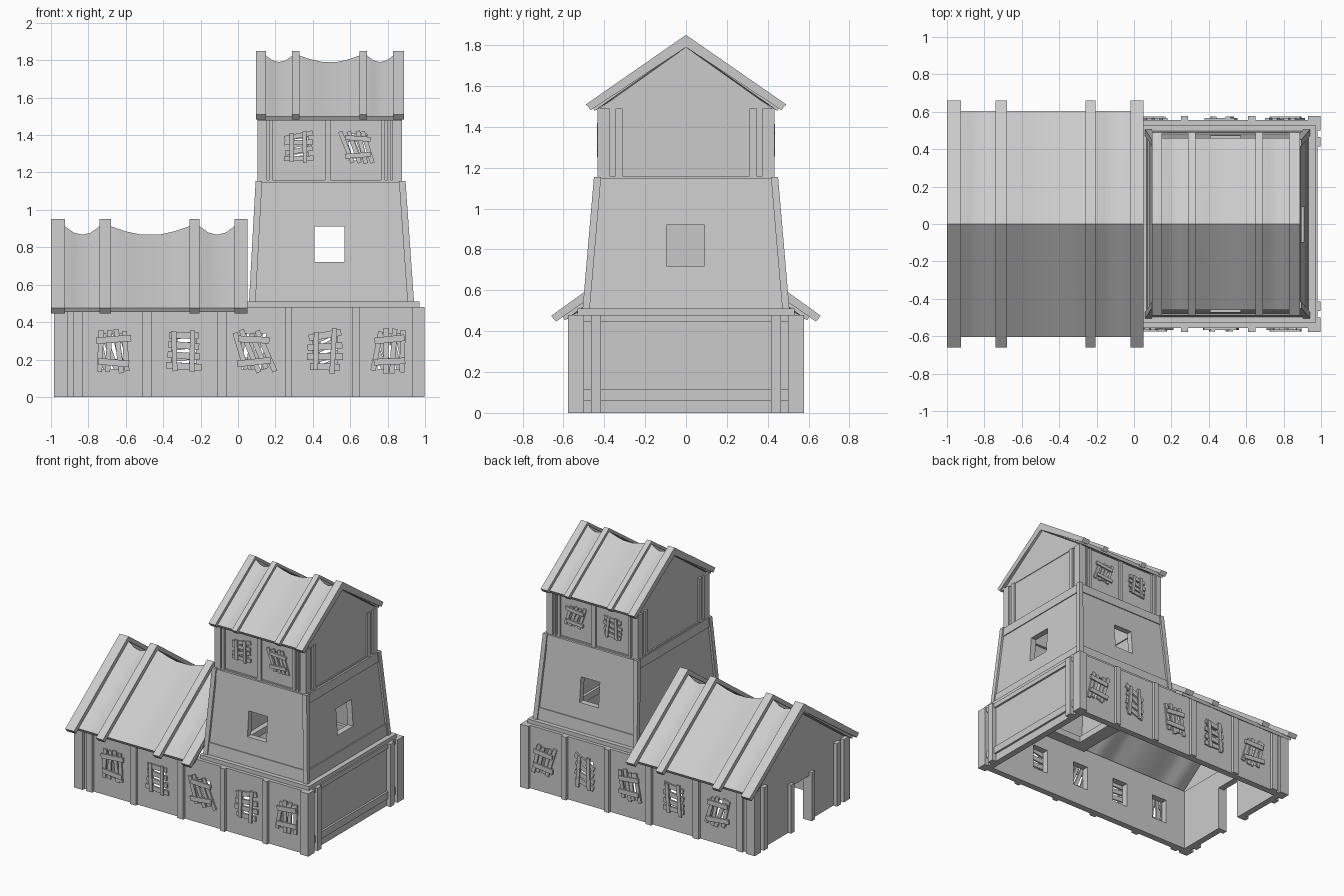
import bpy, math, random
from mathutils import Vector

if "Cube" in bpy.data.objects:
    bpy.data.objects.remove(bpy.data.objects["Cube"])
random.seed(4)


def mesh(name, verts, faces):
    me = bpy.data.meshes.new(name)
    me.from_pydata(verts, [], faces)
    me.update()
    ob = bpy.data.objects.new(name, me)
    bpy.context.collection.objects.link(ob)
    return ob


def hexa(name, a, z0, b, z1):
    """Solid with rectangle a at z0 and rectangle b at z1; rect = x0, x1, y0, y1."""
    v = [(r[i], r[j], z) for r, z in ((a, z0), (b, z1)) for i, j in ((0, 2), (1, 2), (1, 3), (0, 3))]
    f = [(3, 2, 1, 0), (4, 5, 6, 7)] + [(i, (i + 1) % 4, (i + 1) % 4 + 4, i + 4) for i in range(4)]
    return mesh(name, v, f)


def box(name, x0, x1, y0, y1, z0, z1):
    r = (x0, x1, y0, y1)
    return hexa(name, r, z0, r, z1)


def ring(name, a, z0, b, z1, t):
    """Hollow four-sided wall, open above and below."""
    v = []
    for d in (0, t):
        for r, z in ((a, z0), (b, z1)):
            x0, x1, y0, y1 = r[0] + d, r[1] - d, r[2] + d, r[3] - d
            v += [(x0, y0, z), (x1, y0, z), (x1, y1, z), (x0, y1, z)]
    f = []
    for i in range(4):
        j = (i + 1) % 4
        f += [(i, j, j + 4, i + 4), (j + 8, i + 8, i + 12, j + 12),
              (j, i, i + 8, j + 8), (i + 4, j + 4, j + 12, i + 12)]
    return mesh(name, v, f)


def prism(name, profile, x0, x1):
    """Extrude a y-z profile along x."""
    n = len(profile)
    v = [(x, y, z) for x in (x0, x1) for y, z in profile]
    f = [tuple(range(n))[::-1], tuple(range(n, 2 * n))]
    f += [(i, (i + 1) % n, (i + 1) % n + n, i + n) for i in range(n)]
    return mesh(name, v, f)


def cut(ob, *dims):
    """Cut a box opening through a wall."""
    c = box("cutter", *dims)
    c.hide_render = True
    m = ob.modifiers.new("cut", 'BOOLEAN')
    m.operation, m.solver, m.object = 'DIFFERENCE', 'EXACT', c
    dg = bpy.context.evaluated_depsgraph_get()
    new = bpy.data.meshes.new_from_object(ob.evaluated_get(dg))
    ob.modifiers.clear()
    ob.data = new
    bpy.data.objects.remove(c)


def boards(name, cx, cz, y, s, w, h, tilt, upright):
    """Rough planks nailed across a window; s = outward direction in y."""
    v, f = [], []

    def plank(px, pz, ang, length, width, y0, y1):
        d = Vector((math.cos(ang), math.sin(ang)))
        n = Vector((-d.y, d.x))
        k = len(v)
        for yy in (y0, y1):
            for i, j in ((-1, -1), (1, -1), (1, 1), (-1, 1)):
                p = Vector((px, pz)) + d * i * length / 2 + n * j * width / 2
                v.append((p.x, yy, p.y))
        q = [(0, 1, 2, 3), (7, 6, 5, 4)] + [(i, i + 4, (i + 1) % 4 + 4, (i + 1) % 4) for i in range(4)]
        f.extend(tuple(k + i for i in (a if s < 0 else a[::-1])) for a in q)

    r = random.uniform
    for layer, count in ((0, 4), (1, 2)):
        up = upright != bool(layer)
        span, length = (w, h) if up else (h, w)
        for i in range(count):
            o = ((i + .5) / count - .5) * span + r(-.006, .006)
            ang = (math.pi / 2 if up else 0) + (tilt if not layer else 0) + r(-.12, .12)
            y0 = y + s * .009 * layer
            plank(cx + (o if up else 0), cz + (0 if up else o), ang, length * r(.88, 1.08),
                  span / count * (.62 if not layer else .3), y0 - s * .002, y0 + s * .011)
    return mesh(name, v, f)


def roof(name, x_beams, ridge, sag, eave, eave_z, beam_top, tip):
    """Sagging sheet plus chevron rafters; x_beams = list of (x0, x1)."""
    st = [(x_beams[0][0] + .01, 0)]
    for (a0, a1), (b0, b1) in zip(x_beams, x_beams[1:]):
        ts = (0, .2, .38, .62, .8, 1) if b0 - a1 > .3 else (0, .25, .5, .75, 1)
        st += [(a1 + (b0 - a1) * t, sag * min(1, 1.05 * math.sin(math.pi * t))) for t in ts]
    st.append((x_beams[-1][1] - .01, 0))
    v, f, n = [], [], len(st)
    for x, d in st:
        z = ridge - d
        v += [(x, -eave, eave_z), (x, 0, z), (x, eave, eave_z),
              (x, eave - .012, eave_z - .022), (x, 0, z - .03), (x, -eave + .012, eave_z - .022)]
    for k in range(n - 1):
        f += [(6 * k + i, 6 * k + 6 + i, 6 * k + 6 + (i + 1) % 6, 6 * k + (i + 1) % 6) for i in range(6)]
    e = 6 * (n - 1)
    f += [(0, 1, 4, 5), (1, 2, 3, 4), (e + 5, e + 4, e + 1, e), (e + 4, e + 3, e + 2, e + 1)]
    ob = mesh(name + "_sheet", v, f)
    bpy.ops.object.select_all(action='DESELECT')
    ob.select_set(True)
    bpy.context.view_layer.objects.active = ob
    bpy.ops.object.shade_smooth_by_angle()
    ty, tz = tip
    prof = [(-ty, tz), (-ty + .024, tz - .028), (0, beam_top - .06), (ty - .024, tz - .028), (ty, tz), (0, beam_top)]
    for x0, x1 in x_beams:
        prism(name + "_rafter", prof, x0, x1)


# long hall: hollow walls with door and window openings
hall = ring("hall_walls", (-.955, .965, -.555, .555), 0, (-.955, .965, -.555, .555), .48, .05)
cut(hall, -1.1, -.85, -.12, .09, -.1, .34)
hall_x = (-.665, -.29, .085, .465, .81)
for x in hall_x:
    cut(hall, x - .065, x + .065, -.7, .7, .15, .34)
for i, x in enumerate(hall_x):
    for s in (-1, 1):
        k = i if s < 0 else i + 2
        boards("hall_window_boards", x, .245, s * .555, s, .18, .23,
               (.05, -.08, .3, .06, -.1, .35, .2)[k], k % 2 == 0)

# hall posts on all sides
for s in (-1, 1):
    for x0, x1 in ((-.98, -.91), (-.88, -.83), (-.51, -.46), (-.11, -.06), (.25, .29), (.61, .65), (.93, .98)):
        box("hall_side_post", x0, x1, *sorted((s * .55, s * .577)), 0, .48)
    for y0, y1 in ((.5, .577), (.415, .465)):
        box("hall_end_post", .96, .998, *sorted((s * y0, s * y1)), 0, .48)
        box("hall_end_post", -.985, -.95, *sorted((s * y0, s * y1)), 0, .48)
for y0, y1 in ((-.16, -.12), (.09, .13)):
    box("door_post", -.98, -.95, y0, y1, 0, .37)
for z0, z1 in ((.06, .115), (.445, .48)):
    box("hall_end_rail", .96, .98, -.5, .5, z0, z1)

# hall roof with gable wall
prism("hall_gable", [(-.555, .475), (.555, .475), (0, .875)], -.955, -.915)
roof("hall_roof", [(-1, -.925), (-.74, -.68), (-.26, -.205), (-.02, .05)],
     .912, .045, .605, .475, .95, (.66, .475))

# tapered tower
ring("tower_plinth", (.05, .97, -.53, .53), .46, (.05, .97, -.53, .53), .51, .11)
lo, hi = (.075, .925, -.49, .49), (.11, .88, -.435, .435)


def at(z, grow=0):
    t = (z - .51) / .64
    return [a + (b - a) * t + g for a, b, g in zip(lo, hi, (-grow, grow, -grow, grow))]


tower = ring("tower_walls", lo, .51, hi, 1.15, .045)
cut(tower, .41, .57, -.7, .7, .72, .91)
cut(tower, .7, 1.1, -.095, .09, .72, .92)
for z0, z1 in ((.51, .6), (1.08, 1.15)):
    ring("tower_rail", at(z0, .007), z0, at(z1, .007), z1, .02)


def corner(r, sx, sy, w):
    x, y = r[sx], r[2 + sy]
    return (*sorted((x, x - w if sx else x + w)), *sorted((y, y - w if sy else y + w)))


for sx in (0, 1):
    for sy in (0, 1):
        hexa("tower_corner_post", corner(at(.51, .016), sx, sy, .035), .51,
             corner(at(1.155, .016), sx, sy, .035), 1.155)

# upper room
room_rect = (.12, .865, -.415, .415)
room = ring("upper_room_walls", room_rect, 1.1, room_rect, 1.49, .04)
room_x = (.325, .64)
for x in room_x:
    cut(room, x - .05, x + .05, -.7, .7, 1.265, 1.405)
for i, x in enumerate(room_x):
    for s in (-1, 1):
        boards("upper_window_boards", x, 1.335, s * .415, s, .15, .17, (.1, .35)[i], (i + s) % 2 == 0 or i == 1)
for s in (-1, 1):
    for x0, x1 in ((.105, .155), (.165, .185), (.465, .495), (.765, .785), (.80, .815), (.825, .87)):
        box("room_side_post", x0, x1, *sorted((s * .41, s * .432)), 1.1, 1.485)
    box("room_side_rail", .11, .87, *sorted((s * .41, s * .425)), 1.13, 1.16)
    for y0, y1 in ((.375, .432), (.31, .345)):
        box("room_end_post", .86, .878, *sorted((s * y0, s * y1)), 1.1, 1.49)
        box("room_end_post", .105, .125, *sorted((s * y0, s * y1)), 1.1, 1.49)
for x0, x1 in ((.11, .125), (.86, .874)):
    box("room_end_rail", x0, x1, -.42, .42, 1.13, 1.16)

# upper roof with gable walls
for x0, x1 in ((.12, .155), (.835, .87)):
    prism("upper_gable", [(-.43, 1.485), (.43, 1.485), (0, 1.79)], x0, x1)
roof("upper_roof", [(.095, .15), (.29, .33), (.65, .69), (.83, .887)],
     1.825, .035, .46, 1.5, 1.85, (.49, 1.51))

# consistent outward faces
import bmesh
for ob in bpy.context.scene.objects:
    bm = bmesh.new()
    bm.from_mesh(ob.data)
    bmesh.ops.recalc_face_normals(bm, faces=bm.faces)
    bm.to_mesh(ob.data)
    bm.free()
